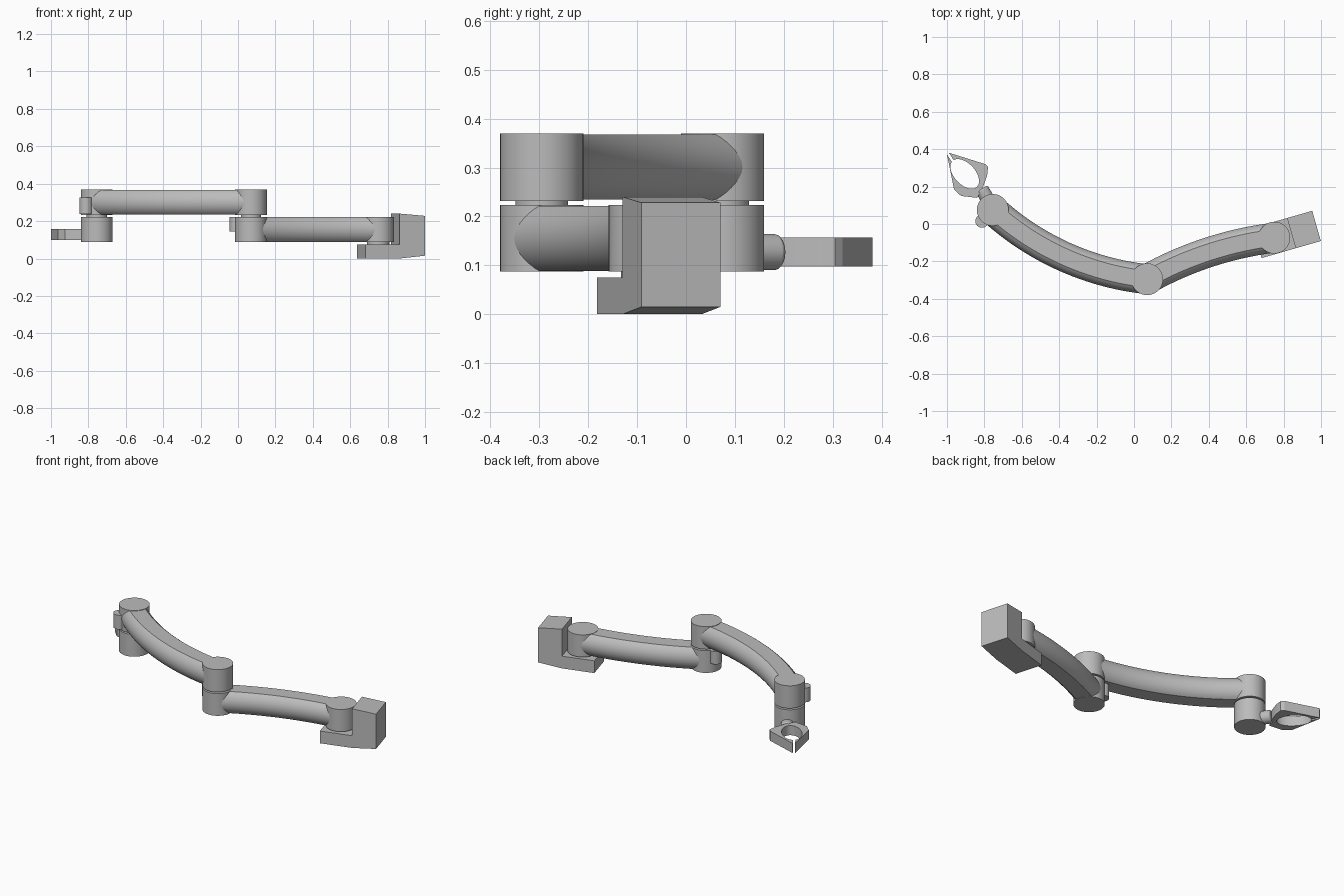
import bpy, bmesh
from math import sin, cos, tan, atan2, asin, pi, radians
from mathutils import Vector, Matrix

cube = bpy.data.objects.get("Cube")
if cube:
    bpy.data.objects.remove(cube, do_unlink=True)

grey = bpy.data.materials.new("grey_metal")
grey.use_nodes = True
GREY = (0.5, 0.5, 0.5, 1)
grey.diffuse_color = GREY
grey.node_tree.nodes["Principled BSDF"].inputs["Base Color"].default_value = GREY


def finish(bm, name, bevel=0):
    """Turn a bmesh into a shaded object."""
    bmesh.ops.recalc_face_normals(bm, faces=bm.faces[:])
    mesh = bpy.data.meshes.new(name)
    bm.to_mesh(mesh)
    bm.free()
    mesh.materials.append(grey)
    ob = bpy.data.objects.new(name, mesh)
    bpy.context.collection.objects.link(ob)
    if bevel:
        mod = ob.modifiers.new("rounded_edge", 'BEVEL')
        mod.width, mod.segments = bevel, 3
    bpy.ops.object.select_all(action='DESELECT')
    bpy.context.view_layer.objects.active = ob
    ob.select_set(True)
    bpy.ops.object.shade_smooth_by_angle(angle=radians(25))
    return ob


def rod(name, start, end, radius, bevel=0):
    """Capped cylinder between two points."""
    a, b = Vector(start), Vector(end)
    turn = (b - a).to_track_quat('Z', 'Y').to_matrix().to_4x4()
    bm = bmesh.new()
    bmesh.ops.create_cone(bm, cap_ends=True, segments=64, radius1=radius, radius2=radius,
                          depth=(b - a).length, matrix=Matrix.Translation((a + b) / 2) @ turn)
    return finish(bm, name, bevel)


def post(name, at, low, high, radius, bevel=0):
    return rod(name, (*at, low), (*at, high), radius, bevel)


def extrude(name, points, offset):
    """Prism from an outline of 3D points."""
    bm = bmesh.new()
    face = bm.faces.new([bm.verts.new(p) for p in points])
    grown = bmesh.ops.extrude_face_region(bm, geom=[face])["geom"]
    bmesh.ops.translate(bm, vec=offset, verts=[v for v in grown if isinstance(v, bmesh.types.BMVert)])
    return finish(bm, name)


def arm(name, start, end, z, bend, radius=0.08, half=0.0665, steps=24):
    """Round bar with flat top and bottom, swept along an arc; bend is the half angle."""
    a, b = Vector(start), Vector(end)
    chord = b - a
    heading = atan2(chord.y, chord.x)
    sweep_radius = chord.length / (2 * sin(bend))
    cut = asin(half / radius)
    arc = [-cut + 2 * cut * i / 14 for i in range(15)]
    section = [(radius * cos(t), radius * sin(t)) for t in arc]
    section += [(-x, -y) for x, y in section]
    bm = bmesh.new()
    rings = []
    for i in range(steps + 1):
        t = bend * (2 * i / steps - 1)
        # point on the arc, measured along and across the chord
        along = chord.length / 2 + sweep_radius * sin(t)
        across = -sweep_radius * (cos(t) - cos(bend))
        base = a + Matrix.Rotation(heading, 2) @ Vector((along, across))
        side = Vector((-sin(heading + t), cos(heading + t)))
        rings.append([bm.verts.new((*(base + side * x), z + y)) for x, y in section])
    n = len(section)
    for r, s in zip(rings, rings[1:]):
        for k in range(n):
            bm.faces.new((r[k], r[(k + 1) % n], s[(k + 1) % n], s[k]))
    bm.faces.new(rings[0])
    bm.faces.new(rings[-1])
    return finish(bm, name)


# Joint positions in plan and the two height ranges
wrist, elbow, shoulder = (-0.755, 0.075), (0.07, -0.295), (0.75, -0.073)
LOW, HIGH = (0.087, 0.223), (0.232, 0.37)
R = 0.085

# Joint barrels with slim necks between them
for label, at in (("wrist", wrist), ("elbow", elbow)):
    post(label + "_lower_barrel", at, *LOW, R)
    post(label + "_upper_barrel", at, *HIGH, R)
    post(label + "_neck", at, 0.2, 0.25, 0.054)
post("shoulder_barrel", shoulder, *LOW, R)
post("shoulder_neck", shoulder, 0.05, 0.1, 0.06)

# Curved arms
arm("upper_arm", wrist, elbow, 0.301, radians(18))
arm("lower_arm", elbow, shoulder, 0.155, radians(-11))

# Locking knobs beside the joints
post("wrist_knob", (-0.813, 0.015), 0.238, 0.325, 0.035)
post("elbow_knob", (-0.01, -0.275), 0.145, 0.223, 0.035)

# Split holder ring with a rounded opening
centre, tip = Vector((-0.905, 0.268)), Vector((-0.68, 0.73))
cross = Vector((-tip.y, tip.x))
outline = [Vector(p) for p in ((-0.99, 0.381), (-0.795, 0.32), (-0.78, 0.305), (-0.785, 0.26),
                               (-0.815, 0.175), (-0.84, 0.14), (-0.925, 0.15),
                               (-0.962, 0.185), (-1, 0.372))]
for i in range(49):
    t = 0.12 + (2 * pi - 0.24) * i / 48
    outline.append(centre + tip * 0.095 * cos(t) - Vector((cross.x, cross.y)) * -0.056 * sin(t))
extrude("holder_ring", [(p.x, p.y, 0.098) for p in outline], (0, 0, 0.059))

# Swivel collar joining the ring to the wrist
rod("holder_collar", (-0.775, 0.12, 0.127), (-0.815, 0.188, 0.127), 0.037, 0.01)

# Mounting bracket: L profile extruded sideways
turn = Matrix.Rotation(radians(16), 4, 'Z')
corner = Vector((0.682, -0.182, 0))
profile = ((0, 0), (0.19, 0), (0.33, 0.015), (0.33, 0.228), (0.19, 0.24), (0.19, 0.075), (0, 0.075))
extrude("mount_bracket", [corner + turn @ Vector((u, 0, z)) for u, z in profile],
        turn @ Vector((0, 0.168, 0)))
